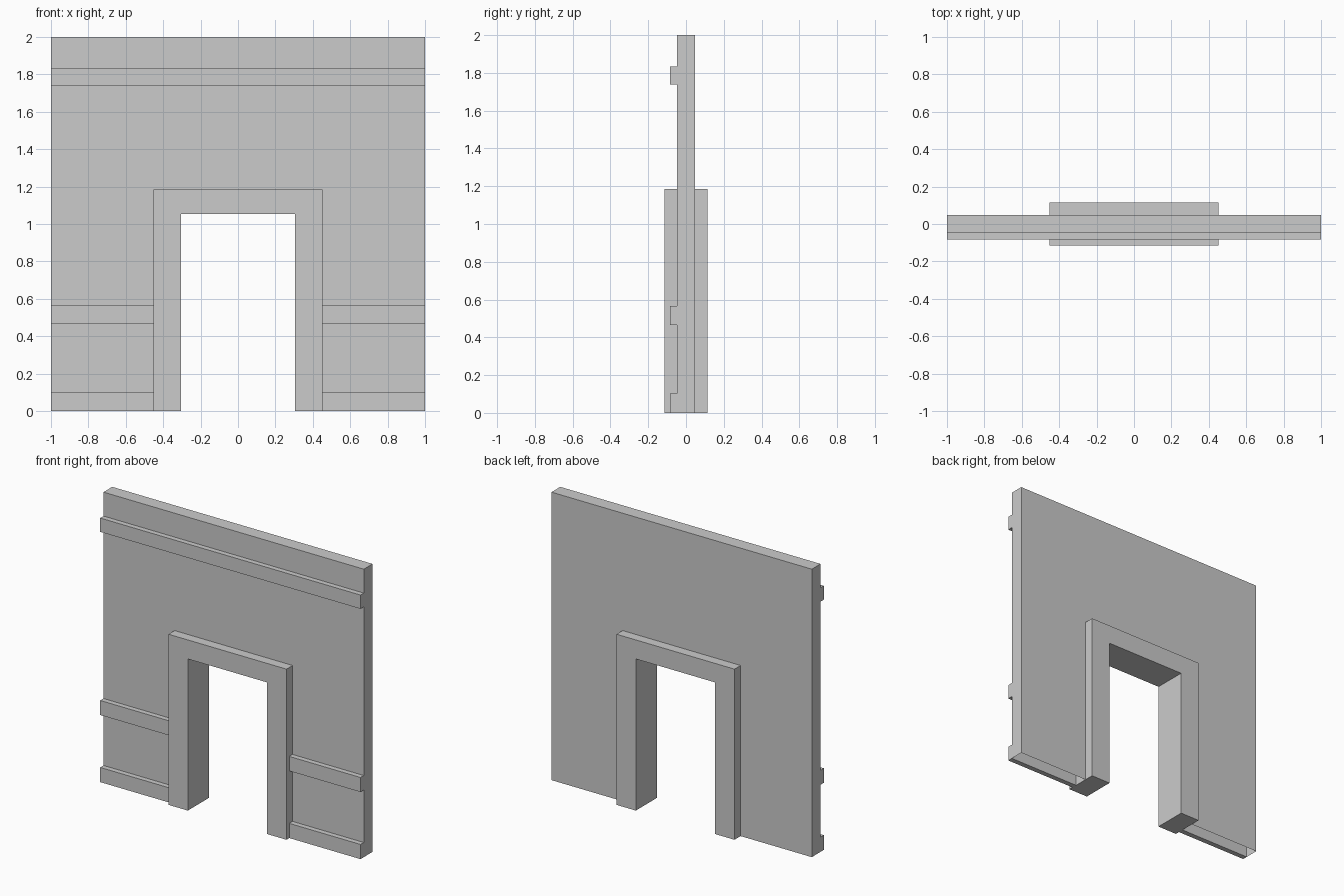
import bpy, bmesh

if "Cube" in bpy.data.objects:
    bpy.data.objects.remove(bpy.data.objects["Cube"])

WALL_Y, TRIM_Y, FRAME_Y = 0.048, 0.084, 0.115
OUT_X, OUT_Z = 0.453, 1.185     # outside of door frame
IN_X, IN_Z = 0.305, 1.053       # door opening


def slab(name, profile, y0, y1, open_sides=(), back=True):
    """Extrude an x-z outline (counter-clockwise from the front) from y0 to y1."""
    bm = bmesh.new()
    front = [bm.verts.new((x, y0, z)) for x, z in profile]
    rear = [bm.verts.new((x, y1, z)) for x, z in profile]
    bm.faces.new(front)
    if back:
        bm.faces.new(rear[::-1])
    n = len(profile)
    for i in range(n):
        if i not in open_sides:
            j = (i + 1) % n
            bm.faces.new((front[j], front[i], rear[i], rear[j]))
    mesh = bpy.data.meshes.new(name)
    bm.to_mesh(mesh)
    bm.free()
    obj = bpy.data.objects.new(name, mesh)
    bpy.context.collection.objects.link(obj)
    return obj


def arch(x_out, z_out, x_in, z_in):
    """Outline of a block with a doorway cut up from its base."""
    return [(-x_out, 0), (-x_in, 0), (-x_in, z_in), (x_in, z_in),
            (x_in, 0), (x_out, 0), (x_out, z_out), (-x_out, z_out)]


# Wall panel: hollow, open underneath and where the frame fills it
slab("wall_panel", arch(1, 2, OUT_X, OUT_Z), -WALL_Y, WALL_Y, open_sides=(0, 1, 2, 3, 4))

# Door frame: solid, running through the wall
slab("door_frame", arch(OUT_X, OUT_Z, IN_X, IN_Z), -FRAME_Y, FRAME_Y)

# Horizontal trim strips on the front only
strips = [("top_trim", -1, 1, 1.738, 1.834)]
for side, x0, x1 in (("left", -1, -OUT_X), ("right", OUT_X, 1)):
    strips += [(side + "_middle_trim", x0, x1, 0.466, 0.567),
               (side + "_skirting", x0, x1, 0.0, 0.102)]
for name, x0, x1, z0, z1 in strips:
    slab(name, [(x0, z0), (x1, z0), (x1, z1), (x0, z1)], -TRIM_Y, -WALL_Y, back=False)
